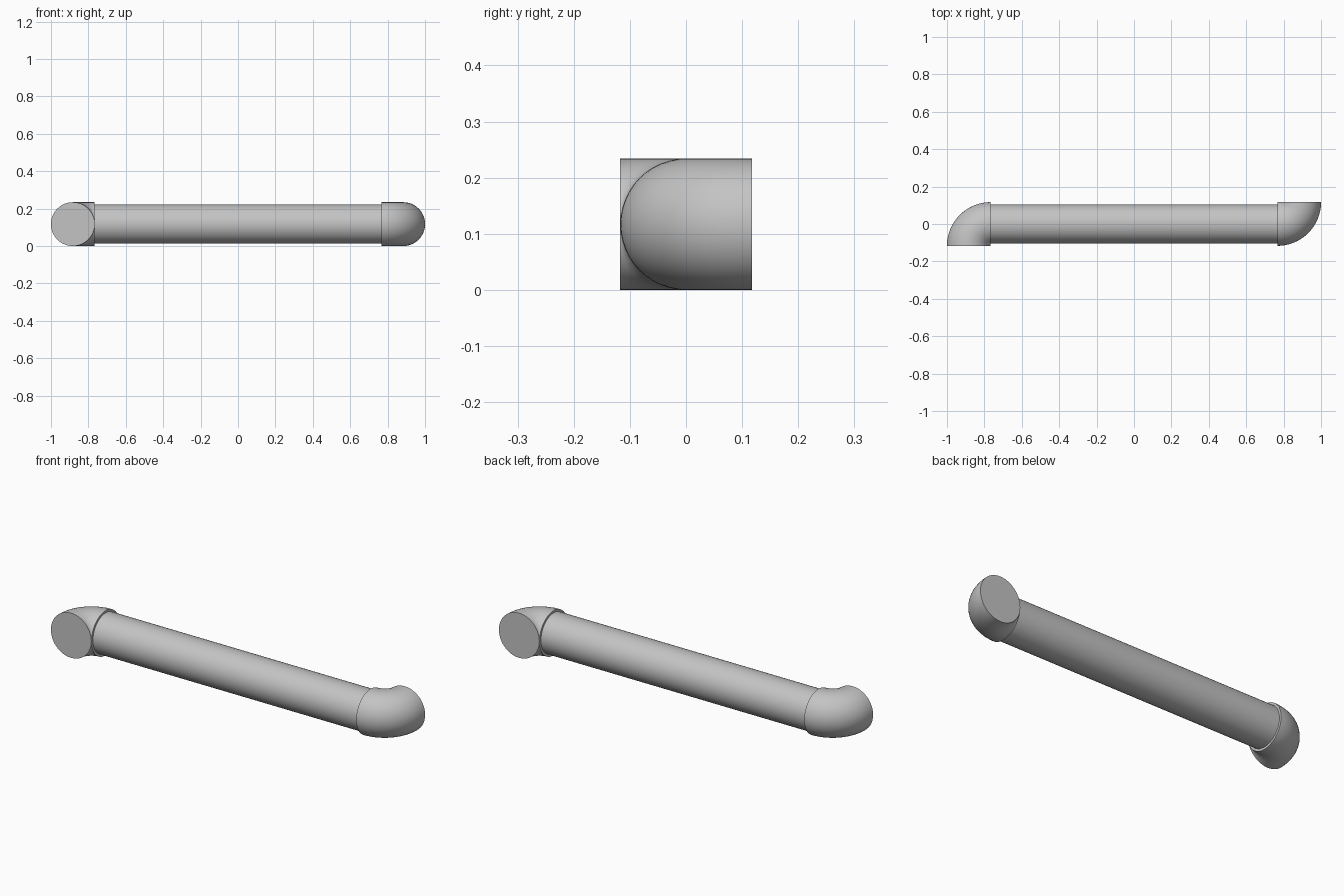
import bpy
import bmesh
import math
from mathutils import Matrix, Vector

cube = bpy.data.objects.get("Cube")
if cube:
    bpy.data.objects.remove(cube, do_unlink=True)

PIPE_R = 0.105      # straight tube radius
ELBOW_R = 0.117     # elbow tube radius
BEND_R = 0.1175     # elbow centre-line radius
HALF = 0.766        # half length of the straight tube
SIDES = 48

grey = bpy.data.materials.new("pipe grey")
grey.use_nodes = True
colour = (0.55, 0.55, 0.55, 1)
grey.diffuse_color = colour
grey.node_tree.nodes["Principled BSDF"].inputs["Base Color"].default_value = colour


def finish(bm, name):
    """Turn a bmesh into a smooth shaded object with sharp rims."""
    bmesh.ops.recalc_face_normals(bm, faces=bm.faces)
    mesh = bpy.data.meshes.new(name)
    bm.to_mesh(mesh)
    bm.free()
    mesh.materials.append(grey)
    obj = bpy.data.objects.new(name, mesh)
    bpy.context.collection.objects.link(obj)
    bpy.ops.object.select_all(action="DESELECT")
    obj.select_set(True)
    bpy.context.view_layer.objects.active = obj
    bpy.ops.object.shade_smooth_by_angle(angle=math.radians(40))
    return obj


def elbow(name, side):
    """Quarter bend: a circle swept about the inner corner, capped at both ends."""
    bm = bmesh.new()
    turn = Matrix.Rotation(math.pi if side > 0 else 0, 4, "Z")
    corner = Vector((side * HALF, side * BEND_R, ELBOW_R))
    place = Matrix.Translation(corner) @ turn
    mouth = Matrix.Translation((-BEND_R, 0, 0)) @ Matrix.Rotation(math.pi / 2, 4, "X")
    bmesh.ops.create_circle(bm, segments=SIDES, radius=ELBOW_R, matrix=place @ mouth)
    bmesh.ops.spin(bm, geom=bm.verts[:] + bm.edges[:], cent=corner,
                   axis=(0, 0, 1), angle=-math.pi / 2, steps=16)
    rims = [e for e in bm.edges if e.is_boundary]
    bmesh.ops.holes_fill(bm, edges=rims, sides=0)
    return finish(bm, name)


# Straight tube
bm = bmesh.new()
lay_down = Matrix.Translation((0, 0, ELBOW_R)) @ Matrix.Rotation(math.pi / 2, 4, "Y")
bmesh.ops.create_cone(bm, cap_ends=True, segments=SIDES, radius1=PIPE_R,
                      radius2=PIPE_R, depth=2 * HALF, matrix=lay_down)
finish(bm, "straight_pipe")

# Elbows facing opposite ways
elbow("right_elbow", -1)
elbow("left_elbow", 1)
